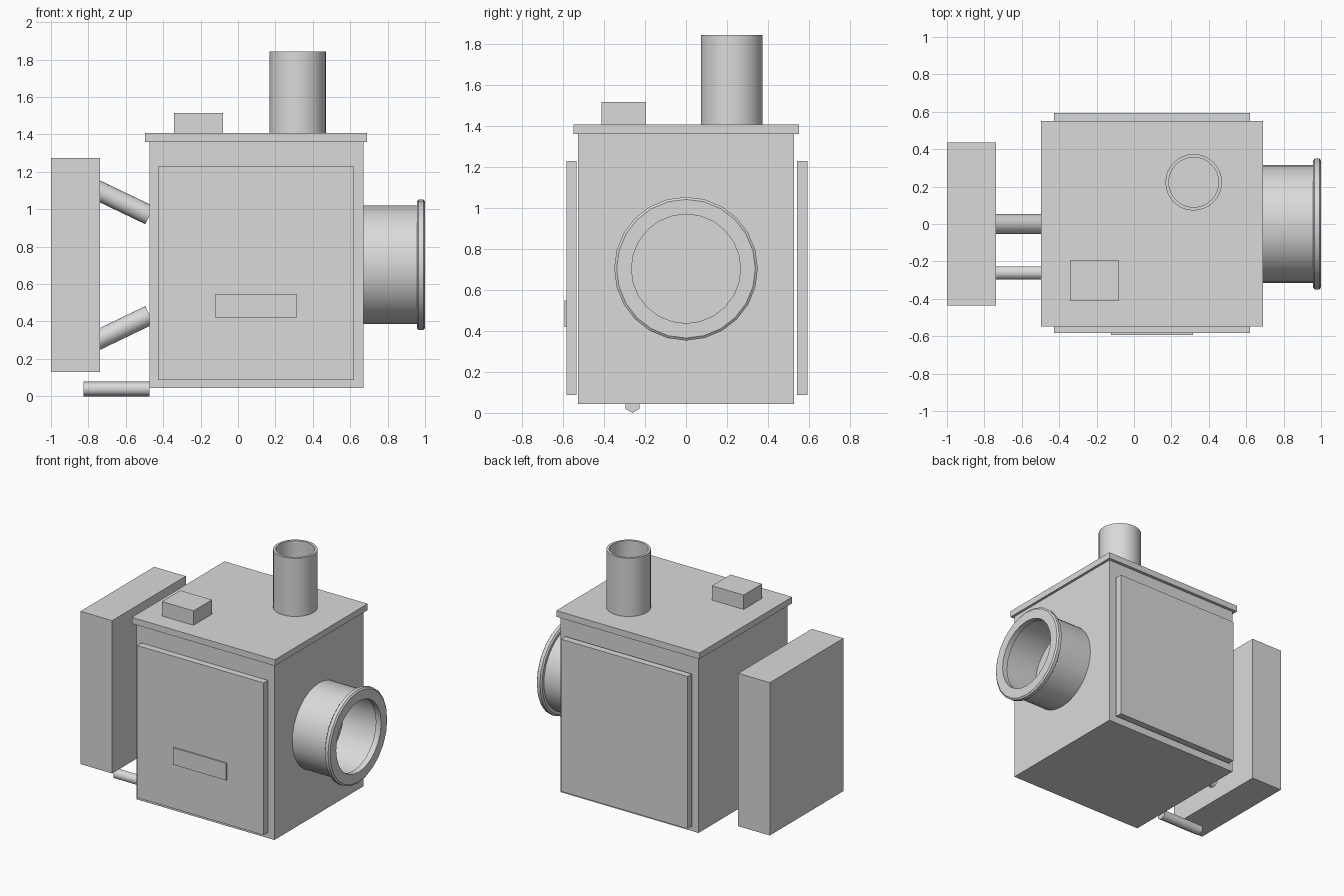
import bpy, bmesh, math
from mathutils import Vector

if "Cube" in bpy.data.objects:
    bpy.data.objects.remove(bpy.data.objects["Cube"])

grey = bpy.data.materials.new("light_grey")
grey.diffuse_color = (0.7, 0.7, 0.7, 1)
grey.use_nodes = True
grey.node_tree.nodes["Principled BSDF"].inputs["Base Color"].default_value = grey.diffuse_color


def finish(name, bm, smooth=None):
    bmesh.ops.recalc_face_normals(bm, faces=bm.faces)
    mesh = bpy.data.meshes.new(name)
    bm.to_mesh(mesh)
    bm.free()
    mesh.materials.append(grey)
    obj = bpy.data.objects.new(name, mesh)
    bpy.context.collection.objects.link(obj)
    if smooth:
        bpy.ops.object.select_all(action='DESELECT')
        obj.select_set(True)
        bpy.context.view_layer.objects.active = obj
        bpy.ops.object.shade_smooth_by_angle(angle=math.radians(smooth))
    return obj


def box(name, x, y, z):
    """Box from (min, max) pairs."""
    bm = bmesh.new()
    bmesh.ops.create_cube(bm, size=1)
    for v in bm.verts:
        v.co = [(a + b) / 2 + c * (b - a) for (a, b), c in zip((x, y, z), v.co)]
    return finish(name, bm)


def lathe(name, origin, axis, profile, sides, closed=True, caps=False, smooth=35):
    """Revolve (distance along axis, radius) points around an axis."""
    axis = Vector(axis).normalized()
    v = Vector((0, 1, 0)) if abs(axis.y) < 0.9 else Vector((1, 0, 0))
    u = v.cross(axis).normalized()
    v = axis.cross(u)
    bm = bmesh.new()
    rings = []
    for d, r in profile:
        ring = []
        for i in range(sides):
            a = 2 * math.pi * i / sides
            ring.append(bm.verts.new(Vector(origin) + axis * d
                                     + (u * math.cos(a) + v * math.sin(a)) * r))
        rings.append(ring)
    n = len(rings)
    for k in range(n if closed else n - 1):
        a, b = rings[k], rings[(k + 1) % n]
        for i in range(sides):
            j = (i + 1) % sides
            bm.faces.new((a[i], a[j], b[j], b[i]))
    if caps:
        bm.faces.new(rings[0])
        bm.faces.new(rings[-1])
    return finish(name, bm, smooth)


def rod(name, start, end, radius, sides, smooth):
    d = Vector(end) - Vector(start)
    return lathe(name, start, d, [(0, radius), (d.length, radius)], sides,
                 closed=False, caps=True, smooth=smooth)


# Main housing and overhanging lid
box("housing", (-0.473, 0.671), (-0.527, 0.527), (0.043, 1.36))
box("lid", (-0.497, 0.69), (-0.548, 0.55), (1.36, 1.407))

# Access panels on front and back, with a thin plate on the front one
box("front_panel", (-0.428, 0.62), (-0.583, -0.533), (0.087, 1.228))
box("back_panel", (-0.428, 0.62), (0.542, 0.593), (0.087, 1.228))
box("front_plate", (-0.123, 0.316), (-0.593, -0.583), (0.42, 0.548))

# Small box on the lid and large side cabinet
box("lid_box", (-0.342, -0.08), (-0.412, -0.194), (1.407, 1.515))
box("side_cabinet", (-1.0, -0.738), (-0.436, 0.436), (0.13, 1.275))

# Open vertical pipe
lathe("vent_pipe", (0.319, 0.223, 1.407), (0, 0, 1),
      [(0, 0.151), (0.436, 0.151), (0.436, 0.133), (0, 0.133)], 32)

# Side duct and its bevelled flange ring
lathe("side_duct", (0.671, 0, 0.703), (1, 0, 0),
      [(0, 0.316), (0.29, 0.316), (0.29, 0.295), (0, 0.295)], 32)
lathe("duct_flange", (0.957, 0, 0.703), (1, 0, 0),
      [(0, 0.266), (0, 0.338), (0.009, 0.35), (0.034, 0.35),
       (0.043, 0.338), (0.043, 0.266)], 24)

# Slanted struts carrying the cabinet
for name, s in (("upper_strut", 1), ("lower_strut", -1)):
    rod(name, (-0.80, 0, 0.701 + s * 0.424), (-0.473, 0, 0.701 + s * 0.267),
        0.053, 16, 35)

# Hexagonal drain pipe, vertex down
rod("drain_pipe", (-0.825, -0.261, 0.04), (-0.473, -0.261, 0.04), 0.04, 6, 70)
